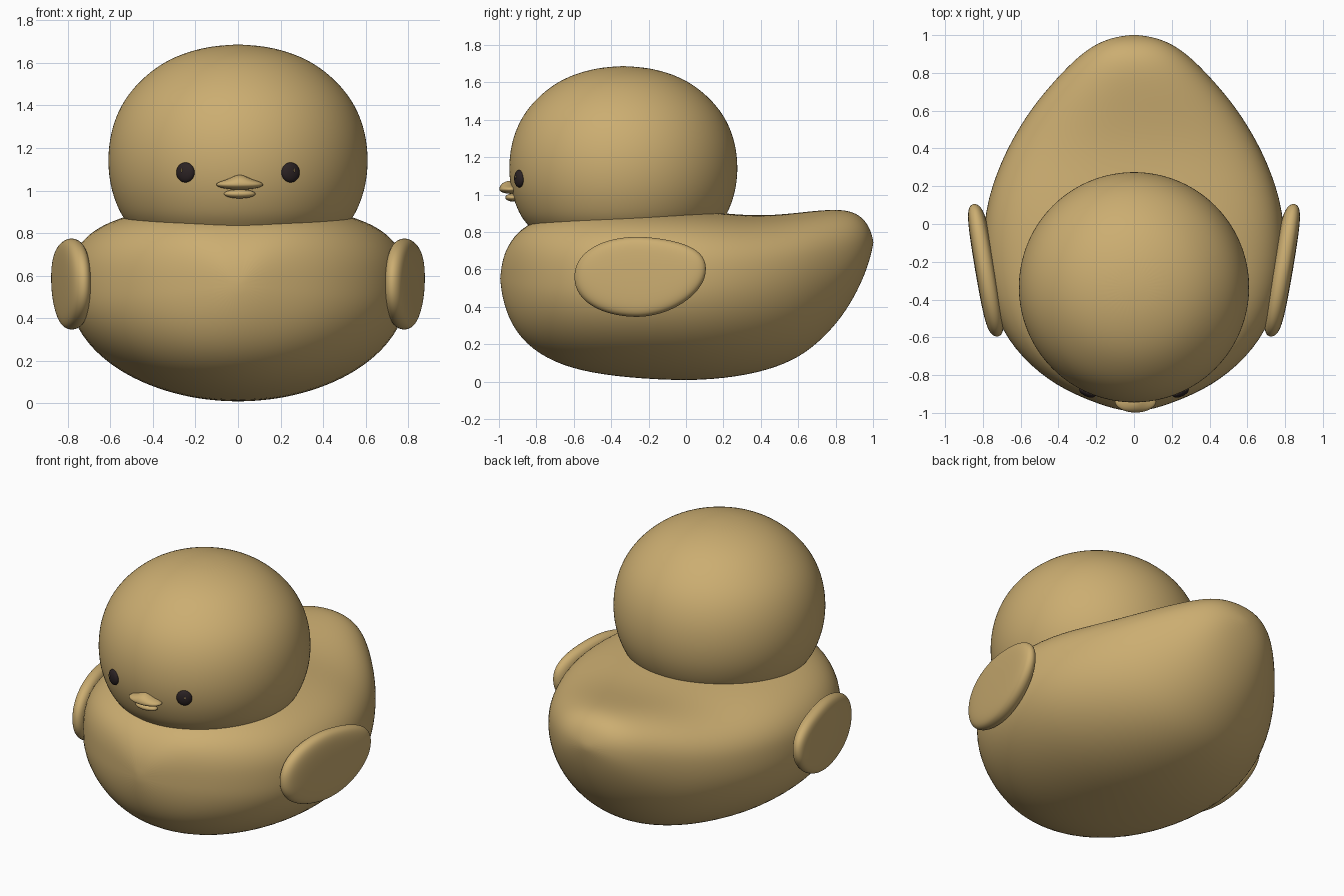
import bpy, bmesh, math
from mathutils import Vector

if "Cube" in bpy.data.objects:
    bpy.data.objects.remove(bpy.data.objects["Cube"])


def material(name, rgb):
    m = bpy.data.materials.new(name)
    m.diffuse_color = (*rgb, 1)
    m.use_nodes = True
    m.node_tree.nodes["Principled BSDF"].inputs["Base Color"].default_value = m.diffuse_color
    return m


TAN = material("sandy tan", (0.60, 0.42, 0.165))
DARK = material("eye black", (0.024, 0.016, 0.017))


def finish(name, bm, mat, levels=0, mirror=False):
    bmesh.ops.recalc_face_normals(bm, faces=bm.faces)
    me = bpy.data.meshes.new(name)
    bm.to_mesh(me)
    bm.free()
    me.materials.append(mat)
    for p in me.polygons:
        p.use_smooth = True
    ob = bpy.data.objects.new(name, me)
    bpy.context.collection.objects.link(ob)
    if mirror:
        ob.modifiers.new("mirror", 'MIRROR')
    if levels:
        s = ob.modifiers.new("smooth", 'SUBSURF')
        s.levels = s.render_levels = levels
    return ob


def loft(name, start, rings, end, mat, mirror=False):
    """Skin a row of closed rings and close both ends on a point."""
    bm = bmesh.new()
    loops = [[bm.verts.new(p) for p in r] for r in rings]
    n = len(loops[0])
    for a, b in zip(loops, loops[1:]):
        for i in range(n):
            j = (i + 1) % n
            bm.faces.new((a[i], a[j], b[j], b[i]))
    for tip, loop in ((start, loops[0]), (end, loops[-1])):
        v = bm.verts.new(tip)
        for i in range(n):
            bm.faces.new((v, loop[i], loop[(i + 1) % n]))
    return finish(name, bm, mat, 2, mirror)


def spow(v, e):
    return math.copysign(abs(v) ** e, v)


N = 40
ANGLES = [2 * math.pi * i / N for i in range(N)]

# body: y, half width, bottom, widest height, top
STATIONS = [
    (-.98, .10, .44, .55, .66), (-.942, .22, .32, .54, .75),
    (-.86, .41, .20, .53, .84), (-.71, .60, .10, .52, .895),
    (-.51, .735, .043, .52, .925), (-.25, .805, .013, .52, .93),
    (.07, .80, .0, .53, .915), (.34, .705, .033, .55, .885),
    (.53, .60, .09, .58, .895), (.67, .50, .17, .62, .912),
    (.81, .375, .31, .67, .923), (.90, .28, .45, .70, .908),
    (.96, .19, .58, .725, .862), (.99, .10, .68, .74, .80)]


def body_ring(y, w, zb, zm, zt):
    ring = []
    n_top = 2.9 - 0.7 * min(max((y - .2) / .6, 0), 1)
    for a in ANGLES:
        c, s = math.cos(a), math.sin(a)
        if s > 0:
            e = 2 / n_top
            ring.append((w * spow(c, e), y, zm + (zt - zm) * s ** e))
        else:
            ring.append((w * c, y, zm + (zm - zb) * s))
    return ring


loft("body", (0, -.995, .55), [body_ring(*s) for s in STATIONS],
     (0, 1.003, .745), TAN)

# head: revolved profile (radius, height)
HEAD_Y = -.335
PROFILE = [(.40, .74), (.47, .79), (.525, .85), (.560, .90), (.598, 1.0),
           (.613, 1.10), (.612, 1.19), (.598, 1.28), (.567, 1.37),
           (.52, 1.45), (.455, 1.523), (.37, 1.592), (.265, 1.644),
           (.14, 1.677)]
loft("head", (0, HEAD_Y, .70),
     [[(r * math.cos(a), HEAD_Y + r * math.sin(a), z) for a in ANGLES]
      for r, z in PROFILE], (0, HEAD_Y, 1.688), TAN)


# wings: egg-shaped pillows splayed outwards to the rear
def wing_point(u, v, d):
    if u > 0:
        v = v * (1 - .12 * u) + .2 * u * u
    y = -.245 + .357 * u
    return (.785 + .17 * (y + .245) + d, y, .56 + .218 * v)


def wing_ring(scale, d):
    return [wing_point(scale * spow(math.cos(a), .92),
                       scale * spow(math.sin(a), .92), d) for a in ANGLES]


EDGE = [(.4, .055), (.7, .051), (.87, .042), (.96, .027), (1, 0)]
loft("wings", wing_point(0, 0, .056),
     [wing_ring(*e) for e in EDGE] + [wing_ring(s, -d) for s, d in EDGE[-2::-1]],
     wing_point(0, 0, -.056), TAN, mirror=True)


# ellipsoids for the face
def ellipsoid(name, centre, radii, mat, normal=None, bump=0, mirror=False):
    bm = bmesh.new()
    bmesh.ops.create_uvsphere(bm, u_segments=32, v_segments=16, radius=1)
    turn = Vector((0, -1, 0)).rotation_difference(normal or Vector((0, -1, 0)))
    for v in bm.verts:
        p = v.co.copy()
        if bump and p.z > 0:
            p.z *= 1 + bump * math.exp(-(p.x / .45) ** 2)
        p = Vector((p.x * radii[0], p.y * radii[1], p.z * radii[2]))
        v.co = turn @ p + Vector(centre)
    return finish(name, bm, mat, mirror=mirror)


# eyes lie flat on the head surface, each with a tiny glint
EYE_X, EYE_Z, R = .248, 1.085, .611
normal = Vector((EYE_X, -math.sqrt(R * R - EYE_X ** 2), 0)).normalized()
eye = Vector((0, HEAD_Y, EYE_Z)) + normal * (R - .002)
ellipsoid("eyes", eye, (.046, .022, .047), DARK, normal, mirror=True)
ellipsoid("eye_glints", eye + normal * .0205 + Vector((.010, 0, .010)),
          (.004, .003, .008), TAN, normal, mirror=True)

# beak: wide upper bill with a raised middle, smaller lower bill
ellipsoid("upper_beak", (.008, -.938, 1.028), (.110, .060, .024), TAN, bump=.9)
ellipsoid("lower_beak", (.008, -.928, .984), (.074, .038, .021), TAN)
